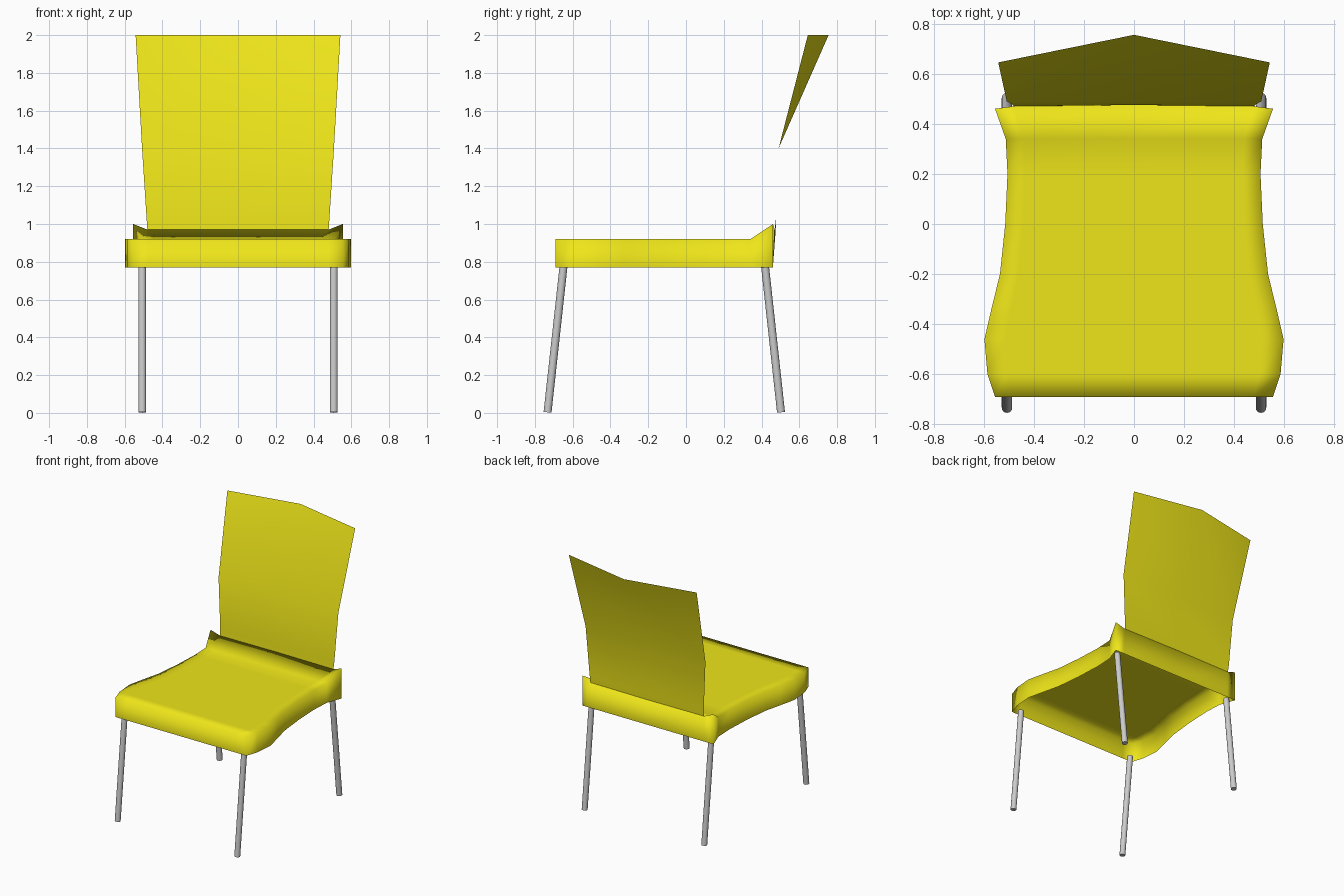
import bpy, bmesh
from mathutils import Vector

if "Cube" in bpy.data.objects:
    bpy.data.objects.remove(bpy.data.objects["Cube"])

yellow = bpy.data.materials.new("yellow_plastic")
yellow.diffuse_color = (0.86, 0.79, 0.01, 1)
yellow.use_nodes = True
yellow.node_tree.nodes["Principled BSDF"].inputs["Base Color"].default_value = yellow.diffuse_color


def finish(bm, name, material=None):
    mesh = bpy.data.meshes.new(name)
    bm.to_mesh(mesh)
    bm.free()
    obj = bpy.data.objects.new(name, mesh)
    bpy.context.collection.objects.link(obj)
    if material:
        mesh.materials.append(material)
    return obj


def sheet(name, rows):
    """Smooth thin sheet through rows of points."""
    bm = bmesh.new()
    grid = [[bm.verts.new(p) for p in row] for row in rows]
    for a, b in zip(grid, grid[1:]):
        for i in range(len(a) - 1):
            bm.faces.new((a[i], a[i + 1], b[i + 1], b[i]))
    for f in bm.faces:
        f.smooth = True
    return bm, grid


# Seat: waisted top sheet with a raised rear lip and a skirt hanging all round
RIM = 0.77
outline = [(-0.69, 0.555), (-0.60, 0.585), (-0.46, 0.597), (-0.33, 0.567),
           (-0.20, 0.535), (0.0, 0.514), (0.20, 0.505), (0.34, 0.512)]
cols = (-1, -0.86, 0, 0.86, 1)
rows = [[(c * w, y, 0.92) for c in cols] for y, w in outline]
rows.append([(-0.555, 0.46, 1.0), (-0.48, 0.47, 0.97), (0, 0.475, 0.97),
             (0.48, 0.47, 0.97), (0.555, 0.46, 1.0)])
bm, grid = sheet("seat", rows)
loop = (grid[0] + [r[-1] for r in grid[1:]] + grid[-1][-2::-1]
        + [r[0] for r in grid[-2:0:-1]])
low = [bm.verts.new((v.co.x, min(v.co.y, 0.46), RIM)) for v in loop]
for i in range(len(loop)):
    j = (i + 1) % len(loop)
    bm.faces.new((loop[j], loop[i], low[i], low[j])).smooth = True
bmesh.ops.recalc_face_normals(bm, faces=bm.faces)
finish(bm, "seat", yellow)

# Backrest: flares upward and bows rearward at the top centre
back = [(0.97, 0.48, 0.47, 0.475), (1.03, 0.484, 0.476, 0.476),
        (1.4, 0.508, 0.49, 0.49), (2.0, 0.542, 0.645, 0.755)]
bm, _ = sheet("backrest", [[(-w, ys, z), (0, yc, z), (w, ys, z)]
                           for z, w, ys, yc in back])
finish(bm, "backrest", yellow)


# Legs: slim tubes splayed forward and rearward
def leg(name, x, y_foot, y_top, radius=0.021, top=0.78):
    bm = bmesh.new()
    foot, head = Vector((x, y_foot, 0.003)), Vector((x, y_top, top))
    axis = head - foot
    bmesh.ops.create_cone(bm, cap_ends=True, segments=16, radius1=radius,
                          radius2=radius, depth=axis.length)
    bm.transform(axis.to_track_quat('Z', 'Y').to_matrix().to_4x4())
    bmesh.ops.translate(bm, verts=bm.verts, vec=(foot + head) / 2)
    for f in bm.faces:
        f.smooth = len(f.verts) == 4
    for e in bm.edges:
        e.smooth = all(f.smooth for f in e.link_faces)
    finish(bm, name)


for side, x in (("left", -0.507), ("right", 0.507)):
    leg(f"front_leg_{side}", x, -0.733, -0.648)
    leg(f"back_leg_{side}", x, 0.503, 0.418)
